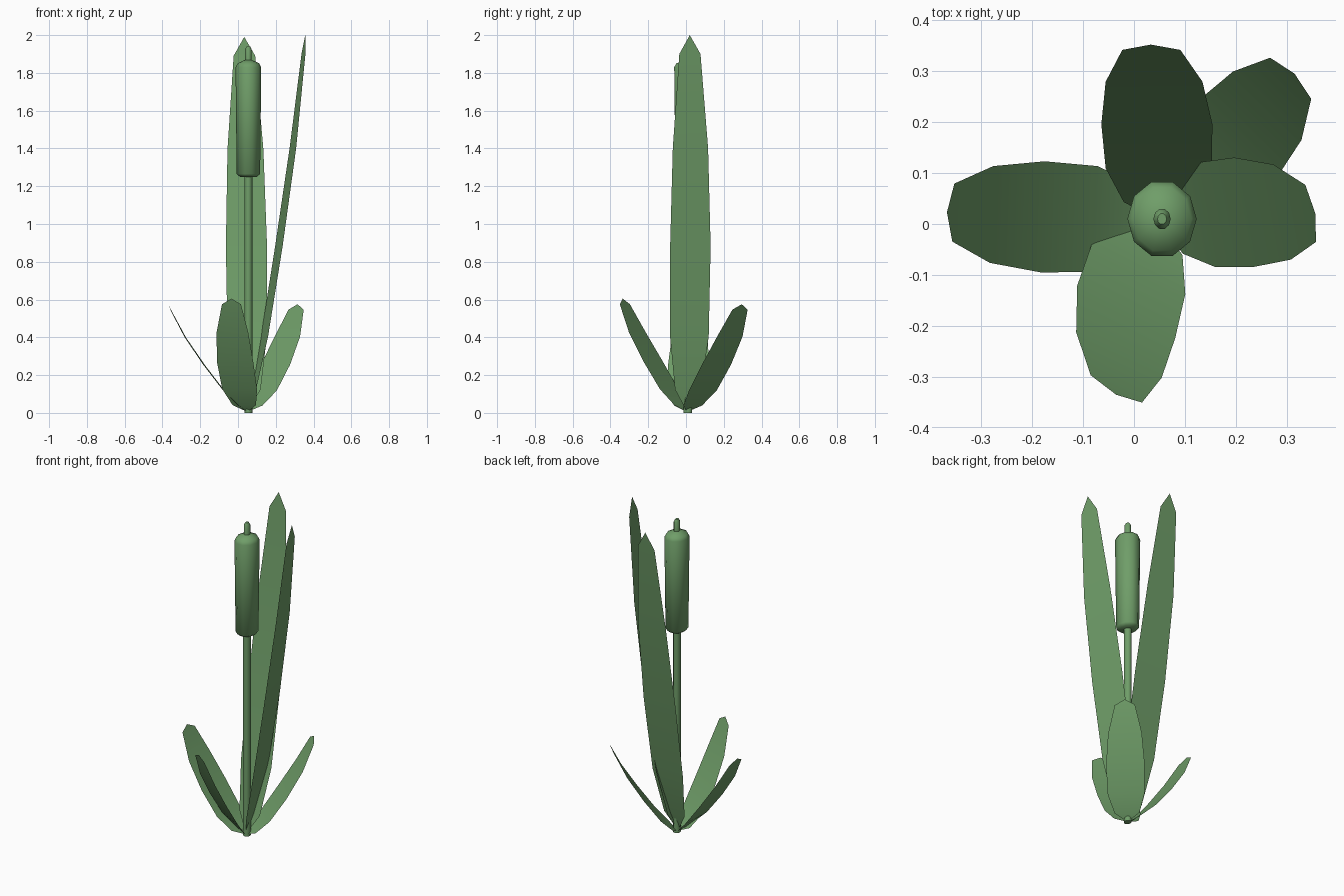
import bpy, bmesh
from math import cos, sin, radians
from mathutils import Vector

if "Cube" in bpy.data.objects:
    bpy.data.objects.remove(bpy.data.objects["Cube"])

BASE = Vector((0.05, 0.005, 0.005))
green = bpy.data.materials.new("leaf_green")
green.diffuse_color = (0.16, 0.34, 0.14, 1)
green.use_nodes = True
green.node_tree.nodes["Principled BSDF"].inputs["Base Color"].default_value = green.diffuse_color


def finish(name, bm, recalc, angle):
    if recalc:
        bmesh.ops.recalc_face_normals(bm, faces=bm.faces)
    mesh = bpy.data.meshes.new(name)
    bm.to_mesh(mesh)
    bm.free()
    ob = bpy.data.objects.new(name, mesh)
    bpy.context.collection.objects.link(ob)
    mesh.materials.append(green)
    bpy.ops.object.select_all(action='DESELECT')
    ob.select_set(True)
    bpy.context.view_layer.objects.active = ob
    bpy.ops.object.shade_smooth_by_angle(angle=radians(angle))


# outward fraction, height fraction, half width
ROWS = [(0.11, 0.06, 0.07), (0.30, 0.20, 0.104), (0.55, 0.44, 0.109),
        (0.79, 0.70, 0.095), (0.97, 0.95, 0.057)]


def leaf(name, tip, angle):
    """Single-sheet blade from the base to tip; angle is its width direction."""
    w = Vector((cos(radians(angle)), sin(radians(angle)), 0))
    off = Vector(tip) - BASE
    side = w * off.dot(w)
    out = Vector((off.x, off.y, 0)) - side
    bm = bmesh.new()
    last = [bm.verts.new(BASE)]
    for f, h, half in ROWS:
        c = BASE + out * f + side * f * f + Vector((0, 0, off.z * h))
        row = [bm.verts.new(c - w * half), bm.verts.new(c + w * half)]
        bm.faces.new(last + row[::-1] if len(last) == 1
                     else [last[0], last[1], row[1], row[0]])
        last = row
    bm.faces.new([last[0], last[1], bm.verts.new(tip)])
    finish(name, bm, True, 60)


def lathe(name, profile, sides, stretch=1.0):
    """Revolve (radius, z) points about the stem axis, capped at both ends."""
    bm = bmesh.new()
    rings = []
    for r, z in profile:
        rings.append([bm.verts.new((0.055 + r * cos(radians(360 * i / sides)),
                                    0.01 + r * stretch * sin(radians(360 * i / sides)), z))
                      for i in range(sides)])
    for a, b in zip(rings, rings[1:]):
        for i in range(sides):
            j = (i + 1) % sides
            bm.faces.new([a[i], a[j], b[j], b[i]])
    bm.faces.new(rings[0][::-1])
    bm.faces.new(rings[-1])
    finish(name, bm, True, 50)


# two tall blades
leaf("tall_leaf_back", (0.033, 0.352, 1.99), 0)
leaf("tall_leaf_right", (0.356, 0.02, 2.0), 100.5)
# three short blades
leaf("short_leaf_left", (-0.367, 0.023, 0.57), 88)
leaf("short_leaf_front", (-0.035, -0.335, 0.605), -28)
leaf("short_leaf_back_right", (0.315, 0.295, 0.575), -45)

# stem, seed head and tip
lathe("stem", [(0.021, 0), (0.021, 1.26)], 10, 1.12)
lathe("seed_head", [(0.045, 1.25), (0.062, 1.265), (0.068, 1.83),
                    (0.058, 1.85), (0.02, 1.868)], 10, 1.12)
lathe("head_tip", [(0.017, 1.85), (0.017, 1.925), (0.009, 1.94)], 10, 1.2)
